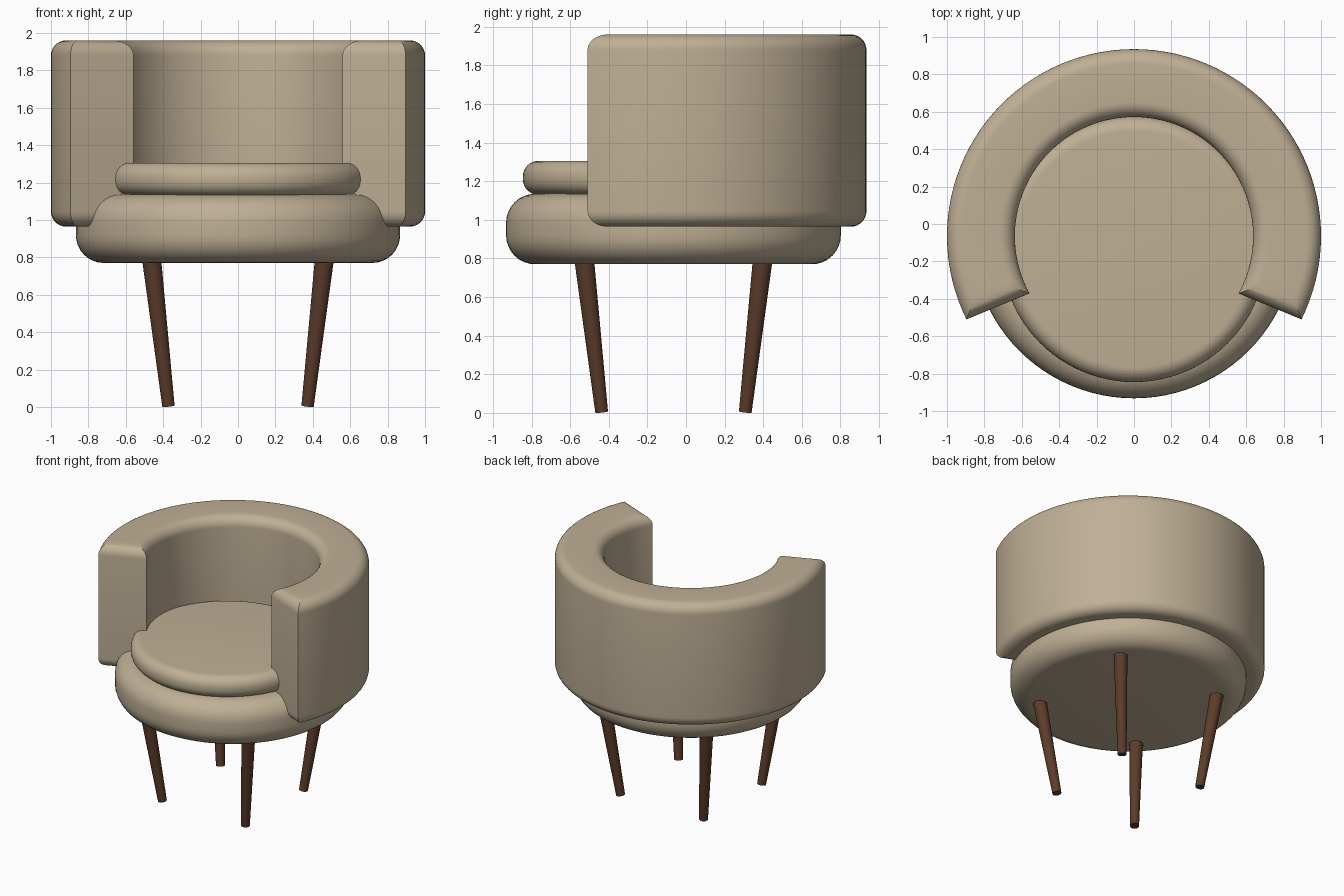
import bpy, bmesh, math
from mathutils import Vector, Matrix

if "Cube" in bpy.data.objects:
    bpy.data.objects.remove(bpy.data.objects["Cube"])

CY = -0.065  # common centre of base, back and legs


def material(name, color):
    m = bpy.data.materials.new(name)
    m.diffuse_color = color
    m.use_nodes = True
    m.node_tree.nodes["Principled BSDF"].inputs["Base Color"].default_value = m.diffuse_color
    return m


fabric = material("fabric", (0.52, 0.43, 0.30, 1))
wood = material("wood", (0.11, 0.045, 0.023, 1))


def finish(name, bm, mat):
    bmesh.ops.recalc_face_normals(bm, faces=bm.faces)
    me = bpy.data.meshes.new(name)
    bm.to_mesh(me)
    bm.free()
    ob = bpy.data.objects.new(name, me)
    bpy.context.collection.objects.link(ob)
    me.materials.append(mat)
    bpy.ops.object.select_all(action='DESELECT')
    ob.select_set(True)
    bpy.context.view_layer.objects.active = ob
    bpy.ops.object.shade_smooth_by_angle(angle=math.radians(35))
    return ob


def rounded_levels(z0, z1, r, steps=8):
    """(inset, z) pairs for a side wall with rounded bottom and top edges."""
    arc = [(r * (1 - math.sin(t)), r * (1 - math.cos(t)))
           for t in (math.pi / 2 * i / steps for i in range(steps + 1))]
    return [(d, z0 + h) for d, h in arc] + [(d, z1 - h) for d, h in reversed(arc)]


def stack(outline, levels):
    """Bridge inset copies of an outline through all levels."""
    bm = bmesh.new()
    rings = [[bm.verts.new((x, y, z)) for x, y in outline(d)] for d, z in levels]
    for a, b in zip(rings, rings[1:]):
        for i in range(len(a)):
            j = (i + 1) % len(a)
            bm.faces.new((a[i], a[j], b[j], b[i]))
    return bm, rings


def disc(name, radius, cy, z0, z1, r, n=96):
    def outline(d):
        return [((radius - d) * math.cos(2 * math.pi * i / n),
                 cy + (radius - d) * math.sin(2 * math.pi * i / n)) for i in range(n)]
    bm, rings = stack(outline, rounded_levels(z0, z1, r))
    bm.faces.new(rings[0])
    bm.faces.new(rings[-1])
    return finish(name, bm, fabric)


# Seat base and cushion
disc("seat_base", 0.867, CY, 0.77, 1.135, 0.15)
disc("seat_cushion", 0.71, -0.135, 1.13, 1.305, 0.08)

# Wrap-around backrest: C-shaped outline, rounded along top and bottom edges
SEG = 72


def back_outline(d):
    def arc(rad):
        start = math.radians(-22.4) - math.asin((0.07 - d) / rad)
        span = math.pi - 2 * start
        return [(rad * math.cos(start + span * i / SEG),
                 CY + rad * math.sin(start + span * i / SEG)) for i in range(SEG + 1)]
    return arc(1.0 - d) + arc(0.637 + d)[::-1]


bm, rings = stack(back_outline, rounded_levels(0.965, 1.96, 0.08))
for ring in (rings[0], rings[-1]):
    for i in range(SEG):
        bm.faces.new((ring[i], ring[i + 1], ring[-2 - i], ring[-1 - i]))
finish("backrest", bm, fabric)

# Four tapered legs, leaning inward towards the floor
for sx, side in ((-1, "left"), (1, "right")):
    for sy, end in ((-1, "front"), (1, "back")):
        foot = Vector((sx * 0.372, CY + sy * 0.372, 0.005))
        top = Vector((sx * 0.463, CY + sy * 0.463, 0.80))
        axis = top - foot
        bm = bmesh.new()
        bmesh.ops.create_cone(
            bm, cap_ends=True, segments=32, radius1=0.033, radius2=0.051,
            depth=axis.length,
            matrix=Matrix.Translation((foot + top) / 2)
            @ axis.to_track_quat('Z', 'Y').to_matrix().to_4x4())
        finish(f"{end}_{side}_leg", bm, wood)
